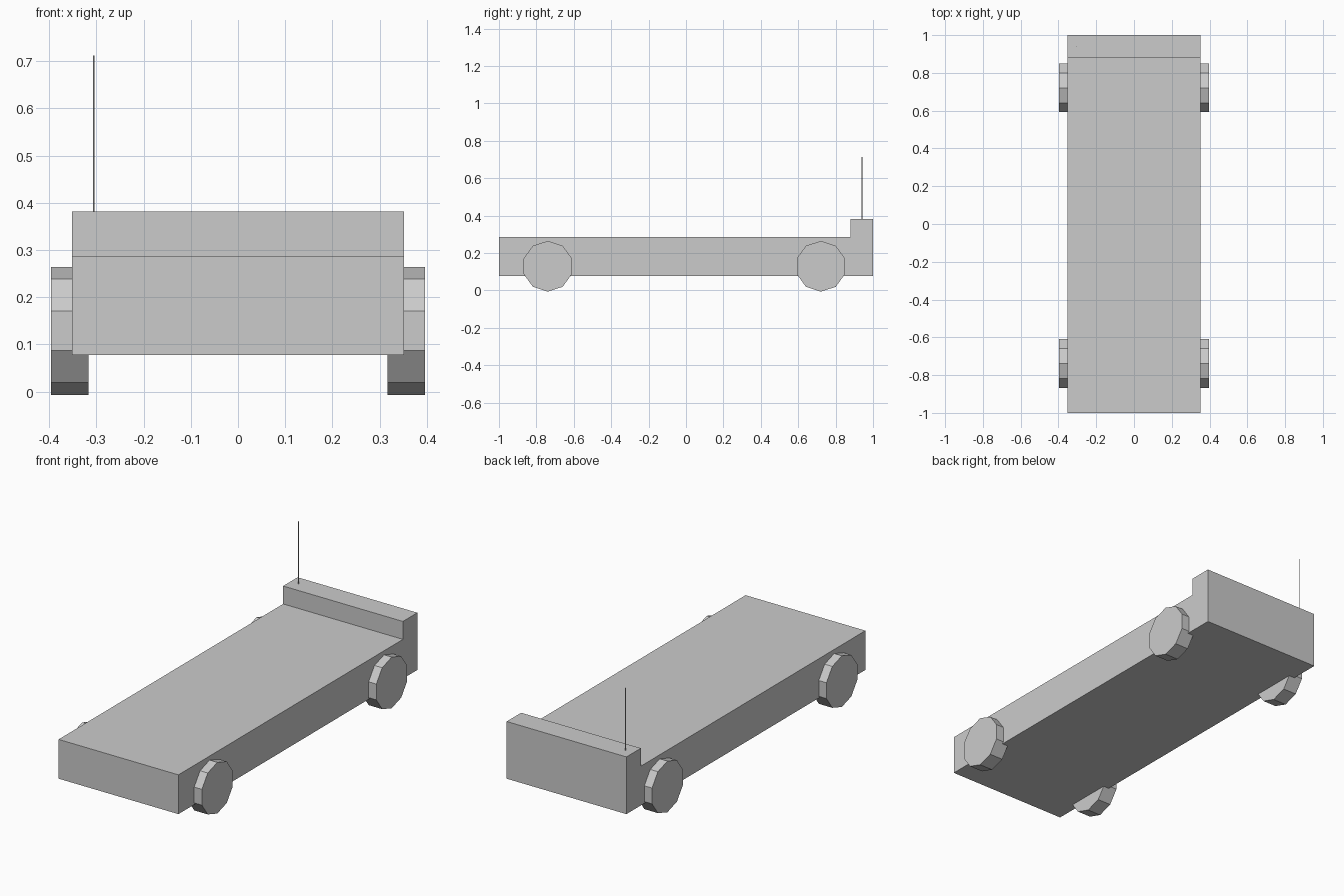
import bpy, bmesh
from math import pi
from mathutils import Matrix

if "Cube" in bpy.data.objects:
    bpy.data.objects.remove(bpy.data.objects["Cube"])


def finish(bm, name):
    bmesh.ops.recalc_face_normals(bm, faces=bm.faces)
    mesh = bpy.data.meshes.new(name)
    bm.to_mesh(mesh)
    bm.free()
    obj = bpy.data.objects.new(name, mesh)
    bpy.context.collection.objects.link(obj)
    return obj


def cylinder(name, sides, radius, depth, matrix):
    bm = bmesh.new()
    bmesh.ops.create_cone(bm, cap_ends=True, segments=sides, radius1=radius,
                          radius2=radius, depth=depth, matrix=matrix)
    return finish(bm, name)


# Flatbed body: side profile (y, z) with raised rear ledge, extruded across x
HALF_WIDTH = 0.351
profile = [(-1, 0.078), (1, 0.078), (1, 0.381), (0.879, 0.381),
           (0.879, 0.286), (-1, 0.286)]
bm = bmesh.new()
side = bm.faces.new([bm.verts.new((-HALF_WIDTH, y, z)) for y, z in profile])
ext = bmesh.ops.extrude_face_region(bm, geom=[side], use_keep_orig=True)
bmesh.ops.translate(bm, vec=(2 * HALF_WIDTH, 0, 0),
                    verts=[g for g in ext["geom"] if isinstance(g, bmesh.types.BMVert)])
finish(bm, "body")

# Ten-sided wheels, flat on the ground, partly sunk into the body
RADIUS, APOTHEM = 0.1355, 0.1289
for end, y in (("front", -0.739), ("rear", 0.721)):
    for label, s in (("left", -1), ("right", 1)):
        m = (Matrix.Translation((s * 0.3565, y, APOTHEM))
             @ Matrix.Rotation(pi / 2, 4, 'Y') @ Matrix.Rotation(pi / 2, 4, 'Z'))
        cylinder(f"{end}_{label}_wheel", 10, RADIUS, 0.079, m)

# Thin antenna on the rear ledge
cylinder("antenna", 6, 0.0018, 0.332, Matrix.Translation((-0.305, 0.941, 0.546)))
